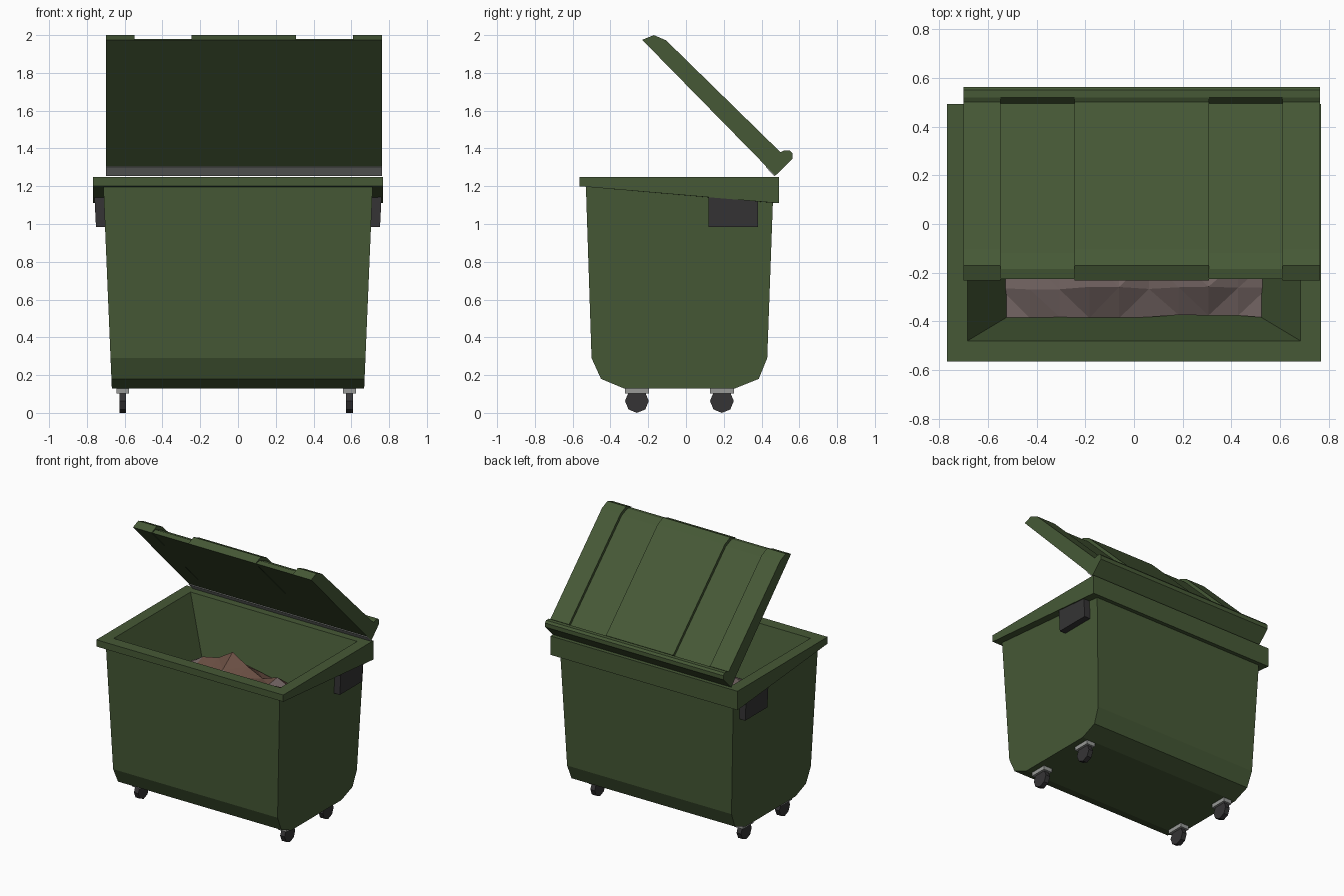
import bpy, bmesh, math, random
from mathutils import Matrix, Vector

if "Cube" in bpy.data.objects:
    bpy.data.objects.remove(bpy.data.objects["Cube"])

random.seed(4)


def srgb(r, g, b):
    def lin(c):
        c /= 255
        return c / 12.92 if c <= 0.04045 else ((c + 0.055) / 1.055) ** 2.4
    return (lin(r), lin(g), lin(b), 1)


def material(name, *rgb):
    m = bpy.data.materials.new(name)
    m.diffuse_color = srgb(*rgb)
    m.use_nodes = True
    m.node_tree.nodes["Principled BSDF"].inputs["Base Color"].default_value = m.diffuse_color
    return m


GREEN = material("green_paint", 70, 89, 54)
DARK = material("dark_rubber", 53, 52, 53)
STEEL = material("light_steel", 152, 154, 151)
BROWN = material("brown_rubbish", 108, 80, 68)
GREY = material("grey_rubbish", 116, 101, 99)


def finish(bm, name, *mats):
    me = bpy.data.meshes.new(name)
    bm.to_mesh(me)
    bm.free()
    ob = bpy.data.objects.new(name, me)
    bpy.context.collection.objects.link(ob)
    for m in mats:
        me.materials.append(m)
    return ob


def prism(bm, profile, x0, x1):
    """Extrude a (y, z) profile along x; x0 and x1 are functions of z."""
    a = [bm.verts.new((x0(z), y, z)) for y, z in profile]
    b = [bm.verts.new((x1(z), y, z)) for y, z in profile]
    faces = [bm.faces.new(a), bm.faces.new(b[::-1])]
    n = len(profile)
    for i in range(n):
        j = (i + 1) % n
        faces.append(bm.faces.new((a[i], b[i], b[j], a[j])))
    bmesh.ops.recalc_face_normals(bm, faces=faces)
    return faces


def box(name, x, y, z, mat):
    bm = bmesh.new()
    prism(bm, [(y[0], z[0]), (y[1], z[0]), (y[1], z[1]), (y[0], z[1])],
          lambda _: x[0], lambda _: x[1])
    return finish(bm, name, mat)


# Tapered body, open at the top
bm = bmesh.new()
body_profile = [(-0.53, 1.20), (-0.50, 0.29), (-0.45, 0.18), (-0.33, 0.13),
                (0.26, 0.13), (0.385, 0.18), (0.43, 0.29), (0.46, 1.115)]
half = lambda z: 0.668 + (z - 0.13) * 0.042
faces = prism(bm, body_profile, lambda z: -half(z), half)
bmesh.ops.delete(bm, geom=[faces[-1]], context='FACES')
finish(bm, "body", GREEN)

# Rim and sloping inner walls, lofted through rectangular rings
# ring: half width, front y, back y, front z, back z
rings = [(0.71, -0.53, 0.46, 1.197, 1.112),
         (0.767, -0.565, 0.492, 1.20, 1.11),
         (0.767, -0.565, 0.492, 1.25, 1.25),
         (0.684, -0.48, 0.42, 1.25, 1.25),
         (0.484, -0.36, 0.30, 0.75, 0.75)]
bm = bmesh.new()
loops = [[bm.verts.new(p) for p in ((-w, f, zf), (w, f, zf), (w, b, zb), (-w, b, zb))]
         for w, f, b, zf, zb in rings]
for a, b in zip(loops, loops[1:]):
    for i in range(4):
        j = (i + 1) % 4
        bm.faces.new((a[i], a[j], b[j], b[i]))
bm.faces.new(loops[-1])
finish(bm, "rim_and_inner_walls", GREEN)

# Open lid: ridged panels alternating with two shallow channels
hinge = [(0.52, 1.39), (0.55, 1.39), (0.563, 1.375), (0.563, 1.345), (0.473, 1.256)]
ridge = [(-0.232, 1.975), (-0.17, 2.0), (-0.105, 1.972), (0.50, 1.38)] + hinge
channel = [(-0.226, 1.972), (-0.185, 1.98), (-0.118, 1.953), (0.495, 1.357)] + hinge
cuts = [-0.70, -0.547, -0.245, 0.307, 0.61, 0.763]
bm = bmesh.new()
for i, (l, r) in enumerate(zip(cuts, cuts[1:])):
    prism(bm, channel if i % 2 else ridge, lambda _: l, lambda _: r)
finish(bm, "lid", GREEN)

# Hinge strip on the underside of the lid
bm = bmesh.new()
prism(bm, [(0.473, 1.256), (0.425, 1.305), (0.421, 1.302), (0.469, 1.253)],
      lambda _: -0.70, lambda _: 0.763)
finish(bm, "hinge_strip", STEEL)

# Side lifting pockets
for side, s in (("left", -1), ("right", 1)):
    bm = bmesh.new()
    prism(bm, [(0.12, 0.985), (0.38, 0.985), (0.38, 1.19), (0.12, 1.19)],
          lambda z: s * 0.69, lambda z: s * (0.752 + (z - 0.985) * 0.05))
    finish(bm, side + "_lifting_pocket", DARK)

# Castors: steel bracket and faceted wheel
for side, x in (("left", -0.61), ("right", 0.59)):
    for end, y in (("front", -0.26), ("back", 0.19)):
        box(f"{end}_{side}_castor_bracket", (x - 0.034, x + 0.034),
            (y - 0.063, y + 0.063), (0.102, 0.135), STEEL)
        bm = bmesh.new()
        bmesh.ops.create_cone(bm, cap_ends=True, segments=8, radius1=0.063,
                              radius2=0.063, depth=0.036,
                              matrix=Matrix.Translation((x, y, 0.063))
                              @ Matrix.Rotation(math.pi / 2, 4, 'Y'))
        finish(bm, f"{end}_{side}_wheel", DARK)

# Lumpy rubbish heap resting against the inner walls
NX, NY = 9, 6
bm = bmesh.new()
grid = []
for j in range(NY + 1):
    row = []
    for i in range(NX + 1):
        x = -0.55 + 1.10 * i / NX
        y = -0.38 + 0.70 * j / NY
        edge = i in (0, NX) or j in (0, NY)
        z = 0.85 if edge else 0.90 + random.uniform(-0.02, 0.035)
        z += 0.11 * math.exp(-((x + 0.15) ** 2 + (y - 0.22) ** 2) / 0.012)
        row.append(bm.verts.new((x, y + random.uniform(-0.008, 0.008), z)))
    grid.append(row)
for j in range(NY):
    for i in range(NX):
        f = bm.faces.new((grid[j][i], grid[j][i + 1], grid[j + 1][i + 1], grid[j + 1][i]))
        f.material_index = 1 if j < 2 or random.random() < 0.2 else 0
bmesh.ops.triangulate(bm, faces=bm.faces[:])
finish(bm, "rubbish", BROWN, GREY)
